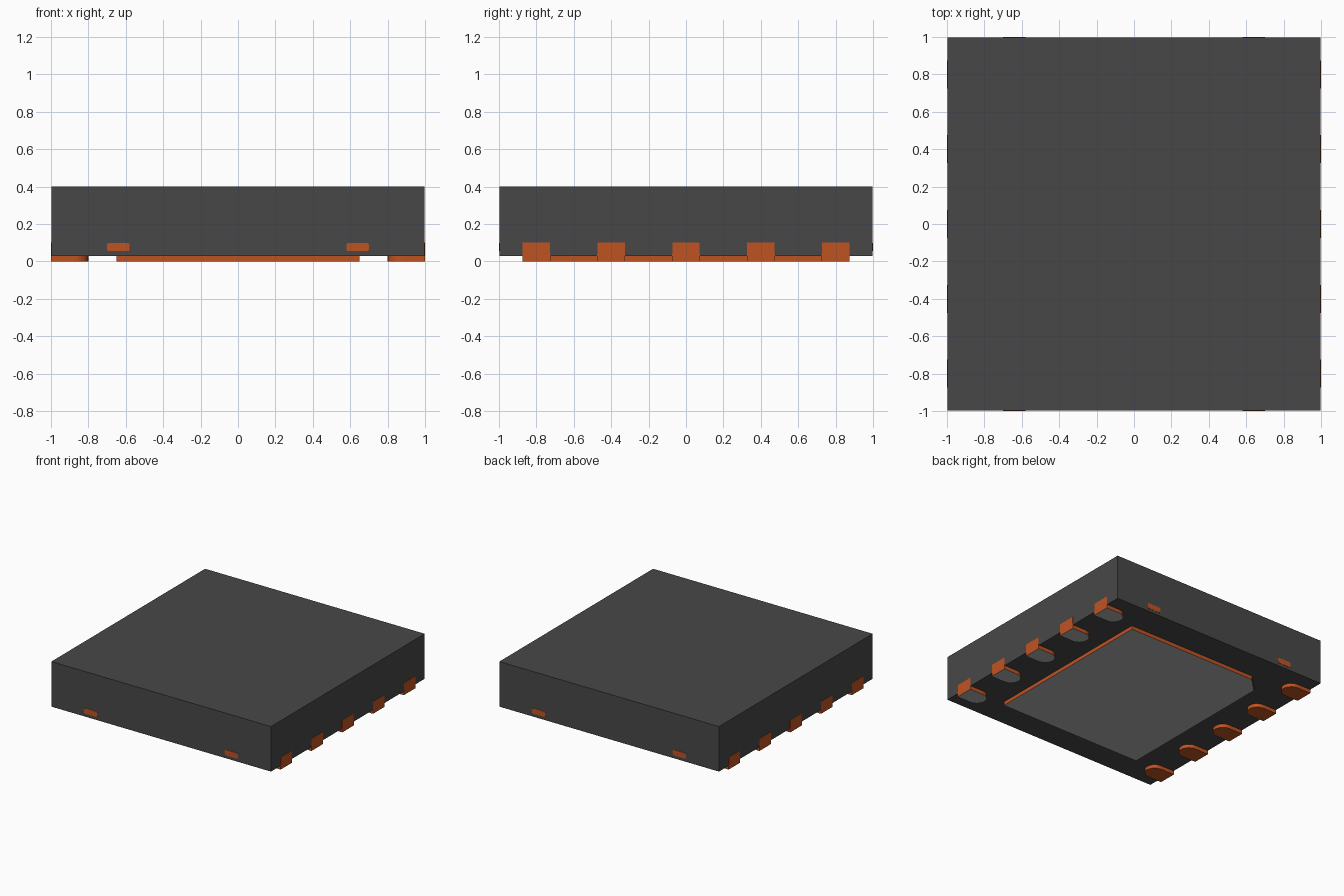
import bpy
import bmesh
import math
from mathutils import Matrix, Vector

cube = bpy.data.objects.get("Cube")
if cube:
    bpy.data.objects.remove(cube, do_unlink=True)


def material(name, rgb):
    m = bpy.data.materials.new(name)
    m.use_nodes = True
    color = (*rgb, 1.0)
    m.diffuse_color = color
    m.node_tree.nodes["Principled BSDF"].inputs["Base Color"].default_value = color
    return m


BLACK = material("black plastic", (0.064, 0.064, 0.064))
COPPER = material("copper", (0.52, 0.087, 0.0165))
TIN = material("tin plating", (0.43, 0.43, 0.43))

EDGE = 1.0       # outer face of the exposed metal
WALL = 0.998     # outer face of the plastic
BODY_Z = 0.03    # underside of the plastic


def prism(name, outline, depth, mats, matrix=Matrix()):
    """Extrude a flat outline along local z; downward faces get the last material."""
    bm = bmesh.new()
    face = bm.faces.new([bm.verts.new((u, v, 0)) for u, v in outline])
    top = bmesh.ops.extrude_face_region(bm, geom=[face])["geom"]
    bmesh.ops.translate(bm, vec=(0, 0, depth),
                        verts=[g for g in top if isinstance(g, bmesh.types.BMVert)])
    bm.transform(matrix)
    bmesh.ops.recalc_face_normals(bm, faces=bm.faces)
    for f in bm.faces:
        if f.normal.z < -0.9 and f.calc_center_median().z < 0.001:
            f.material_index = len(mats) - 1
    mesh = bpy.data.meshes.new(name)
    bm.to_mesh(mesh)
    bm.free()
    obj = bpy.data.objects.new(name, mesh)
    bpy.context.collection.objects.link(obj)
    for m in mats:
        mesh.materials.append(m)
    return obj


def rounded(w, h, r, steps=4):
    """Rounded rectangle centred on the origin."""
    pts = []
    for i, (sx, sy) in enumerate([(1, 1), (-1, 1), (-1, -1), (1, -1)]):
        for k in range(steps + 1):
            a = math.radians(90 * (i + k / steps))
            pts.append((sx * (w / 2 - r) + r * math.cos(a),
                        sy * (h / 2 - r) + r * math.sin(a)))
    return pts


# Plastic body
prism("body", [(-WALL, -WALL), (WALL, -WALL), (WALL, WALL), (-WALL, WALL)],
      0.40 - BODY_Z, [BLACK], Matrix.Translation((0, 0, BODY_Z)))

# Thermal pad with one chamfered corner
prism("thermal_pad", [(-0.65, -0.75), (0.65, -0.75), (0.65, 0.75),
                      (-0.53, 0.75), (-0.65, 0.63)], BODY_Z + 0.01, [COPPER, TIN])

# Foot outline: straight at the wall, round at the inner end
R = 0.075
foot = [(EDGE, -R), (EDGE, R)]
foot += [(0.8 + R - R * math.sin(a), R * math.cos(a))
         for a in (math.pi * k / 12 for k in range(13))]

# Five leads on each long side: foot below, end plate up the wall
for side, turn in (("left", 0), ("right", math.pi)):
    spin = Matrix.Rotation(turn, 4, "Z")
    for i in range(5):
        place = Matrix.Translation((0, -0.8 + 0.4 * i, 0)) @ spin
        prism(f"{side}_foot_{i + 1}", foot, BODY_Z + 0.01, [COPPER, TIN], place)
        plate = [(0.95, -0.073), (EDGE, -0.073), (EDGE, 0.073), (0.95, 0.073)]
        prism(f"{side}_end_plate_{i + 1}", plate, 0.10 - BODY_Z, [COPPER],
              place @ Matrix.Translation((0, 0, BODY_Z)))

# Two tie bar ends on the front and on the back
for side, sy in (("front", -1), ("back", 1)):
    for x in (-0.64, 0.64):
        stand = (Matrix.Translation((x, sy * EDGE, 0.077))
                 @ Matrix.Rotation(math.radians(90 * sy), 4, "X"))
        prism(f"{side}_tie_bar_{'left' if x > 0 else 'right'}",
              rounded(0.122, 0.045, 0.012), 0.03, [COPPER], stand)
